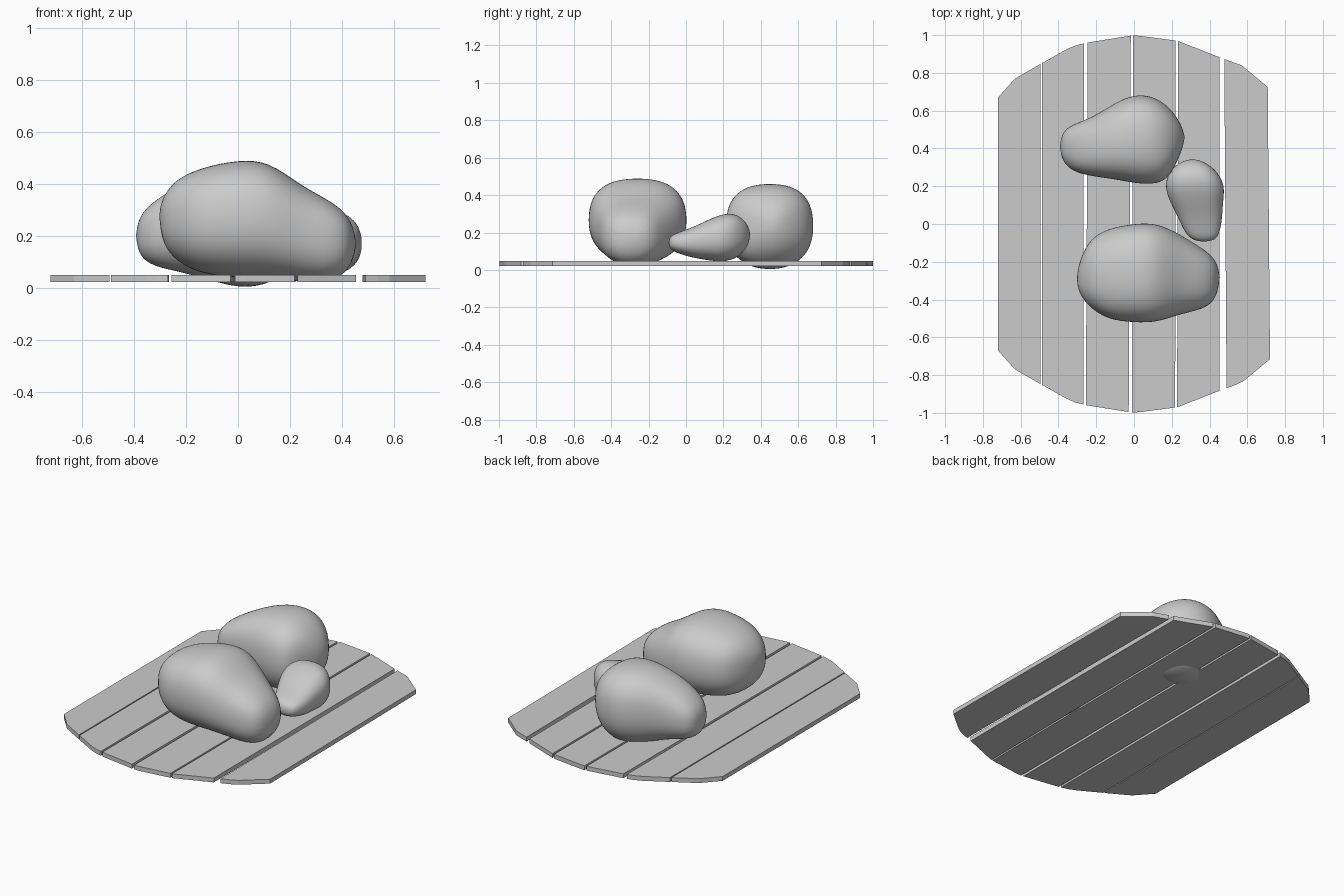
import bpy, bmesh, math
from mathutils import Vector

cube = bpy.data.objects.get("Cube")
if cube:
    bpy.data.objects.remove(cube, do_unlink=True)

GREY = (0.6, 0.6, 0.6, 1)
grey = bpy.data.materials.new("plain grey")
grey.use_nodes = True
grey.diffuse_color = GREY
grey.node_tree.nodes["Principled BSDF"].inputs["Base Color"].default_value = GREY


def finish(bm, name):
    bmesh.ops.recalc_face_normals(bm, faces=bm.faces)
    mesh = bpy.data.meshes.new(name)
    bm.to_mesh(mesh)
    bm.free()
    mesh.materials.append(grey)
    obj = bpy.data.objects.new(name, mesh)
    bpy.context.collection.objects.link(obj)
    return obj


# Rounded end line of the board: distance from the middle at each x
ARC = [(-0.72, 0.67), (-0.63, 0.77), (-0.49, 0.85), (-0.33, 0.94), (-0.25, 0.96),
       (0, 1.0), (0.23, 0.97), (0.46, 0.88), (0.57, 0.84), (0.72, 0.715)]


def reach(x):
    for (x0, y0), (x1, y1) in zip(ARC, ARC[1:]):
        if x <= x1:
            return y0 + (y1 - y0) * (x - x0) / (x1 - x0)
    return ARC[-1][1]


# Board slats, each given by its left and right edge at the back and at the front
def slat(index, back, front):
    bm = bmesh.new()
    steps = 5
    outline = []
    for (a, b), side in ((back, 1), (front, -1)):
        row = [a + (b - a) * i / steps for i in range(steps + 1)]
        row = [(x, side * reach(x)) for x in row]
        outline += row if side > 0 else row[::-1]
    face = bm.faces.new([bm.verts.new((x, y, 0.022)) for x, y in outline])
    top = bmesh.ops.extrude_face_region(bm, geom=[face])["geom"]
    bmesh.ops.translate(bm, vec=(0, 0, 0.027),
                        verts=[v for v in top if isinstance(v, bmesh.types.BMVert)])
    finish(bm, f"slat_{index}")


SLATS = [((-0.72, -0.494), (-0.72, -0.494)), ((-0.487, -0.265), (-0.487, -0.268)),
         ((-0.245, -0.017), (-0.255, -0.028)), ((-0.005, 0.221), (-0.011, 0.218)),
         ((0.234, 0.452), (0.228, 0.453)), ((0.478, 0.708), (0.49, 0.72))]
for i, (back, front) in enumerate(SLATS):
    slat(i + 1, back, front)


# Lumpy potato lofted through rounded rings: (along, side low, side high, z low, z high)
def potato(name, start, rings, end, along_y=False):
    bm = bmesh.new()
    count = 20

    def place(along, side, z):
        return bm.verts.new((side, along, z) if along_y else (along, side, z))

    def power(v, p):
        return math.copysign(abs(v) ** p, v)

    loops = []
    for along, lo, hi, bottom, top in rings:
        loop = []
        for k in range(count):
            c, s = math.cos(math.tau * k / count), math.sin(math.tau * k / count)
            p = 0.8 if s > 0 else 0.88
            loop.append(place(along, (lo + hi) / 2 + (hi - lo) / 2 * power(c, p),
                              (bottom + top) / 2 + (top - bottom) / 2 * power(s, p)))
        loops.append(loop)
    for k in range(count):
        n = (k + 1) % count
        for a, b in zip(loops, loops[1:]):
            bm.faces.new((a[k], a[n], b[n], b[k]))
    for tip, loop in ((start, loops[0]), (end, loops[-1])):
        pole = place(*tip)
        for k in range(count):
            bm.faces.new((pole, loop[k], loop[(k + 1) % count]))
    for f in bm.faces:
        f.smooth = True
    obj = finish(bm, name)
    sub = obj.modifiers.new("soften", "SUBSURF")
    sub.levels = sub.render_levels = 2


potato("large_potato", (-0.305, -0.29, 0.28), [
    (-0.29, -0.37, -0.2, 0.17, 0.35),
    (-0.24, -0.44, -0.08, 0.10, 0.42),
    (-0.14, -0.51, -0.02, 0.05, 0.465),
    (0, -0.525, 0.005, 0.035, 0.495),
    (0.12, -0.525, 0.01, 0.035, 0.49),
    (0.24, -0.48, -0.05, 0.02, 0.395),
    (0.36, -0.455, -0.125, 0.017, 0.335),
    (0.43, -0.41, -0.18, 0.07, 0.275)], (0.46, -0.28, 0.17))

potato("back_potato", (-0.395, 0.41, 0.2), [
    (-0.378, 0.33, 0.49, 0.12, 0.28),
    (-0.325, 0.275, 0.53, 0.08, 0.335),
    (-0.22, 0.25, 0.565, 0.06, 0.4),
    (-0.1, 0.235, 0.645, 0.025, 0.45),
    (0, 0.213, 0.69, -0.003, 0.465),
    (0.1, 0.207, 0.68, 0.005, 0.46),
    (0.18, 0.23, 0.63, 0.05, 0.42),
    (0.24, 0.35, 0.55, 0.12, 0.35)], (0.275, 0.46, 0.24))

potato("small_potato", (-0.095, 0.37, 0.145), [
    (-0.085, 0.31, 0.43, 0.11, 0.18),
    (-0.05, 0.27, 0.455, 0.09, 0.2),
    (0.03, 0.235, 0.468, 0.065, 0.225),
    (0.12, 0.187, 0.473, 0.05, 0.27),
    (0.2, 0.16, 0.483, 0.04, 0.303),
    (0.27, 0.18, 0.45, 0.06, 0.303),
    (0.325, 0.235, 0.385, 0.11, 0.255)], (0.348, 0.31, 0.19), along_y=True)
